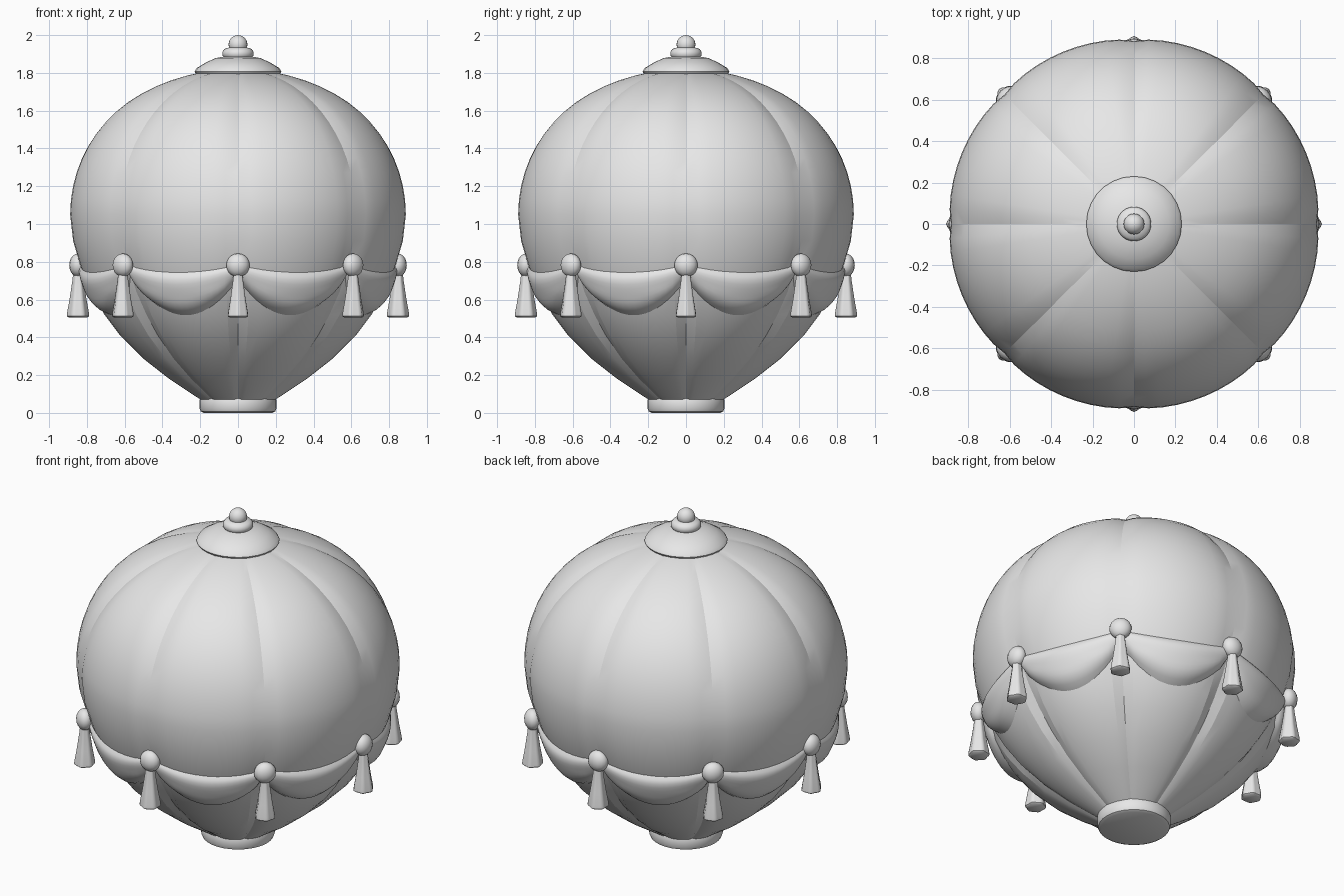
import bpy, bmesh, math
from math import sin, cos, pi
from mathutils import Matrix

old = bpy.data.objects.get("Cube")
if old:
    bpy.data.objects.remove(old, do_unlink=True)

GREY = (0.8, 0.8, 0.8, 1.0)
mat = bpy.data.materials.new("plain grey")
mat.diffuse_color = GREY
mat.use_nodes = True
mat.node_tree.nodes["Principled BSDF"].inputs["Base Color"].default_value = GREY
GORES = 8


def finish(name, bm, angle=40):
    """Turn a bmesh into a smooth shaded object."""
    bmesh.ops.remove_doubles(bm, verts=bm.verts, dist=0.0002)
    bmesh.ops.recalc_face_normals(bm, faces=bm.faces)
    mesh = bpy.data.meshes.new(name)
    bm.to_mesh(mesh)
    bm.free()
    obj = bpy.data.objects.new(name, mesh)
    bpy.context.collection.objects.link(obj)
    mesh.materials.append(mat)
    bpy.ops.object.select_all(action='DESELECT')
    obj.select_set(True)
    bpy.context.view_layer.objects.active = obj
    bpy.ops.object.shade_smooth_by_angle(angle=math.radians(angle))
    return obj


def grid(bm, rows, cols, point):
    """Quad sheet whose corners come from point(row, col)."""
    vs = [[bm.verts.new(point(i, j)) for j in range(cols + 1)] for i in range(rows + 1)]
    for i in range(rows):
        for j in range(cols):
            bm.faces.new((vs[i][j], vs[i][j + 1], vs[i + 1][j + 1], vs[i + 1][j]))


def lathe(name, profile, sides, ripple=lambda a, z: 1.0, angle=40):
    """Revolve (radius, height) points about z; ripple scales the radius."""
    bm = bmesh.new()

    def point(i, j):
        a = 2 * pi * j / sides
        r, z = profile[i]
        r *= ripple(a, z)
        return (r * cos(a), r * sin(a), z)
    grid(bm, len(profile) - 1, sides, point)
    bmesh.ops.remove_doubles(bm, verts=bm.verts, dist=0.0002)
    bmesh.ops.holes_fill(bm, edges=[e for e in bm.edges if e.is_boundary], sides=0)
    return finish(name, bm, angle)


# Balloon envelope: tapered lower half, elliptical crown, eight puffed gores
LOWER = [(0.19, 0.07), (0.35, 0.18), (0.485, 0.29), (0.60, 0.41), (0.685, 0.52),
         (0.76, 0.64), (0.82, 0.77), (0.865, 0.91)]
WIDE, MID, CROWN = 0.882, 1.05, 0.77
envelope = LOWER + [(WIDE * cos(t * pi / 32), MID + CROWN * sin(t * pi / 32)) for t in range(16)]


def envelope_radius(z):
    for (r0, z0), (r1, z1) in zip(envelope, envelope[1:]):
        if z0 <= z <= z1:
            return r0 + (r1 - r0) * (z - z0) / (z1 - z0)
    return envelope[0][0]


def puff(a, z):
    """Gores swell between the seams, most of all at the shoulders."""
    depth = 0.018 + 0.05 * min(abs(z - MID) / 0.6, 1.0) ** 2
    return 1 + depth * abs(sin(a * GORES / 2)) ** 0.45


lathe("envelope", envelope, GORES * 10, puff, 15)

# Rounded base ring
lathe("base_ring", [(0.18, 0.0), (0.197, 0.008), (0.204, 0.025), (0.204, 0.068),
                    (0.197, 0.083), (0.18, 0.09)], 32)

# Crown cap and finial
lathe("crown_cap", [(0.20, 1.785), (0.222, 1.793), (0.23, 1.807), (0.218, 1.826),
                    (0.17, 1.855), (0.12, 1.878), (0.05, 1.89)], 28, angle=60)
lathe("finial_collar", [(0.05, 1.872), (0.072, 1.878), (0.083, 1.893), (0.083, 1.911),
                        (0.072, 1.927), (0.04, 1.936)], 24, angle=60)
lathe("finial_ball", [(0.05 * sin(t * pi / 12), 1.95 - 0.05 * cos(t * pi / 12))
                      for t in range(13)], 20)

# Draped swags: puffed cloth hung between neighbouring seams
SWAG_ROWS, SWAG_COLS = 10, 18
for k in range(GORES):
    bm = bmesh.new()

    def swag(i, j):
        u, v = j / SWAG_COLS, i / SWAG_ROWS
        a = (k + u) * 2 * pi / GORES
        sag = max(sin(pi * u), 0.0)
        top = 0.80 - 0.05 * sag ** 0.6
        bottom = 0.73 - 0.218 * sag ** 0.65
        z = top + (bottom - top) * v
        belly = sin(pi * v) ** 0.6 if 0 < v < 1 else 0.0
        fold = 0.006 * sin(3 * pi * v) * sag
        r = envelope_radius(z) * puff(a, z) - 0.008 + fold
        r += belly * (0.03 + 0.04 * sag * (0.4 + 0.6 * v))
        return (r * cos(a), r * sin(a), z)
    grid(bm, SWAG_ROWS, SWAG_COLS, swag)
    finish(f"swag_{k + 1}", bm, 60)

# Tassels: a knob over a fluted skirt on each seam
SKIRT = [(0.024, 0.74), (0.028, 0.70), (0.042, 0.60), (0.054, 0.53), (0.055, 0.512), (0.046, 0.505)]
for k in range(GORES):
    reach = 0.862 if k % 2 else 0.847
    turn = Matrix.Rotation(k * 2 * pi / GORES, 4, 'Z') @ Matrix.Translation((reach, 0, 0))
    skirt = lathe(f"tassel_skirt_{k + 1}", SKIRT, 24, lambda a, z: 1 + 0.07 * cos(6 * a), 50)
    skirt.matrix_world = turn
    bm = bmesh.new()
    bmesh.ops.create_uvsphere(bm, u_segments=16, v_segments=10, radius=0.062)
    bmesh.ops.scale(bm, verts=bm.verts, vec=(0.75, 1, 1))
    knob = finish(f"tassel_knob_{k + 1}", bm)
    knob.matrix_world = turn @ Matrix.Translation((0, 0, 0.782))
